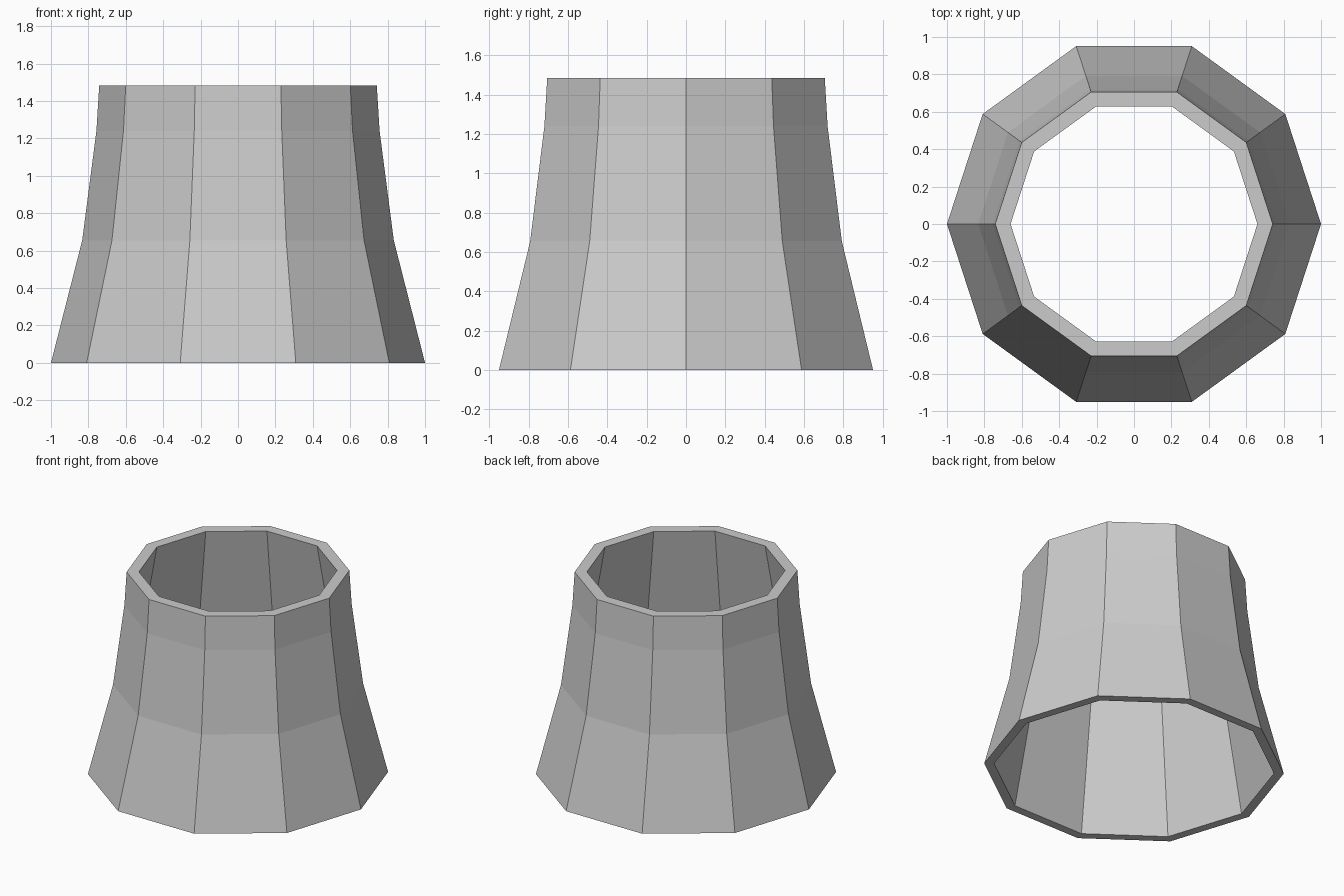
import bpy
import bmesh
from math import cos, sin, tau

cube = bpy.data.objects.get("Cube")
if cube:
    bpy.data.objects.remove(cube, do_unlink=True)

SIDES = 10
# Closed wall section (radius, height): flared outside, straight taper inside
SECTION = [(1.0, 0.0), (0.833, 0.655), (0.757, 1.24), (0.742, 1.484),
           (0.66, 1.484), (0.935, 0.0)]


def flat_material(name, color):
    mat = bpy.data.materials.new(name)
    mat.use_nodes = True
    mat.diffuse_color = color
    mat.node_tree.nodes["Principled BSDF"].inputs["Base Color"].default_value = color
    return mat


def lathe(name, section, sides, mat):
    """Turn a closed section around z into a faceted ring."""
    bm = bmesh.new()
    rings = [[bm.verts.new((r * cos(tau * i / sides), r * sin(tau * i / sides), z))
              for i in range(sides)] for r, z in section]
    for low, high in zip(rings, rings[1:] + rings[:1]):
        for i in range(sides):
            j = (i + 1) % sides
            bm.faces.new((low[i], low[j], high[j], high[i]))
    bmesh.ops.recalc_face_normals(bm, faces=bm.faces)
    mesh = bpy.data.meshes.new(name)
    bm.to_mesh(mesh)
    bm.free()
    mesh.materials.append(mat)
    obj = bpy.data.objects.new(name, mesh)
    bpy.context.collection.objects.link(obj)
    return obj


# Open flared collar with a flat rim at each end
lathe("flared_collar", SECTION, SIDES, flat_material("plain_grey", (0.6, 0.6, 0.6, 1.0)))
